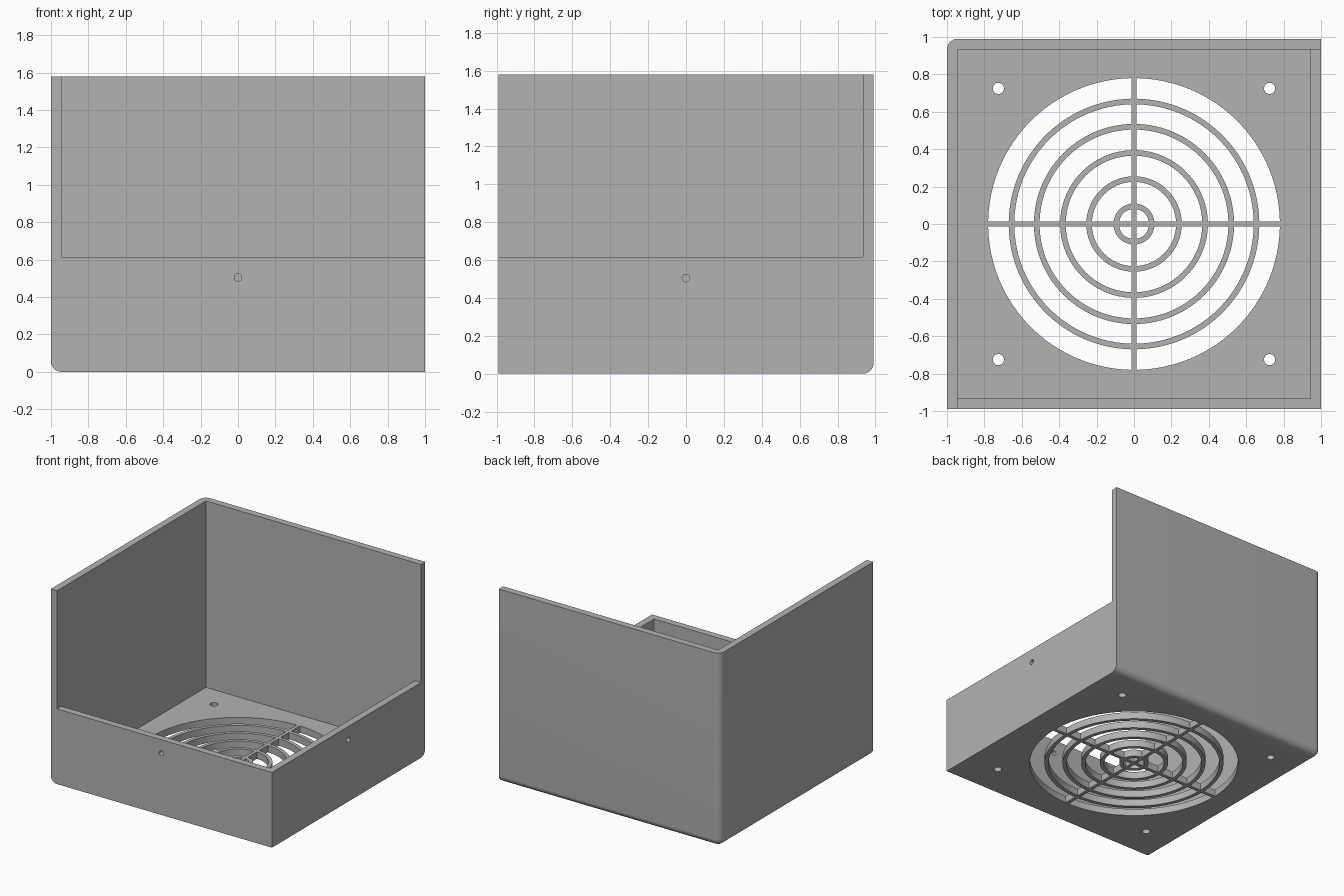
import bpy, bmesh, math
from mathutils import Matrix, Vector

if "Cube" in bpy.data.objects:
    bpy.data.objects.remove(bpy.data.objects["Cube"])

W, D, H = 1.0, 0.99, 1.58      # half width, half depth, height
T, LOW = 0.056, 0.615          # wall thickness, low wall height

grey = bpy.data.materials.new("grey plastic")
grey.diffuse_color = (0.45, 0.45, 0.45, 1)
grey.use_nodes = True
grey.node_tree.nodes["Principled BSDF"].inputs["Base Color"].default_value = grey.diffuse_color


def make_object(name, bm):
    bmesh.ops.recalc_face_normals(bm, faces=bm.faces)
    mesh = bpy.data.meshes.new(name)
    bm.to_mesh(mesh)
    bm.free()
    mesh.materials.append(grey)
    obj = bpy.data.objects.new(name, mesh)
    bpy.context.collection.objects.link(obj)
    return obj


def box(bm, lo, hi):
    lo, hi = Vector(lo), Vector(hi)
    m = Matrix.Translation((lo + hi) / 2) @ Matrix.Diagonal((*(hi - lo), 1))
    bmesh.ops.create_cube(bm, size=1, matrix=m)


def cylinder(bm, centre, radius, depth, rot=Matrix()):
    bmesh.ops.create_cone(bm, cap_ends=True, segments=32, radius1=radius, radius2=radius,
                          depth=depth, matrix=Matrix.Translation(centre) @ rot)


def slot(bm, r1, r2, half_bar, quadrant):
    # quarter ring opening that leaves room for the cross bars
    def arc(r):
        a = math.asin(half_bar / r)
        n = 24
        return [(r * math.cos(t), r * math.sin(t))
                for t in (a + (math.pi / 2 - 2 * a) * i / n for i in range(n + 1))]
    outline = arc(r2) + ([(half_bar, half_bar)] if r1 == 0 else arc(r1)[::-1])
    rot = Matrix.Rotation(quadrant * math.pi / 2, 3, 'Z')
    face = bm.faces.new([bm.verts.new(rot @ Vector((x, y, -0.1))) for x, y in outline])
    ext = bmesh.ops.extrude_face_region(bm, geom=[face])
    bmesh.ops.translate(bm, vec=(0, 0, 0.3),
                        verts=[v for v in ext["geom"] if isinstance(v, bmesh.types.BMVert)])


# Housing block with the left-back, left-bottom and back-bottom edges rounded
bm = bmesh.new()
box(bm, (-W, -D, 0), (W, D, H))


def rounded(edge):
    sides = [all(v.co.x < 0 for v in edge.verts),
             all(v.co.y > 0 for v in edge.verts),
             all(v.co.z < 0.01 for v in edge.verts)]
    return sum(sides) == 2


bmesh.ops.bevel(bm, geom=[e for e in bm.edges if rounded(e)], offset=T, segments=8,
                profile=0.5, affect='EDGES')
housing = make_object("fan_housing", bm)

# Inner cavity
cavity = bmesh.new()
box(cavity, (-W + T, -D + T, T), (W - T, D - T, H + 0.2))

# Space above the low front and right walls
opening = bmesh.new()
box(opening, (-W + T, -D - 0.2, LOW), (W + 0.2, D - T, H + 0.2))

# Grille slots
slots = bmesh.new()
for r1, r2 in ((0, 0.08), (0.11, 0.225), (0.255, 0.365), (0.395, 0.505),
               (0.535, 0.64), (0.67, 0.78)):
    for q in range(4):
        slot(slots, r1, r2, 0.014, q)

# Corner screw holes and the two wall holes
holes = bmesh.new()
for x in (-0.725, 0.725):
    for y in (-0.725, 0.725):
        cylinder(holes, (x, y, 0), 0.03, 0.4)
cylinder(holes, (0, -D, 0.505), 0.02, 0.3, Matrix.Rotation(math.pi / 2, 4, 'X'))
cylinder(holes, (W, 0, 0.505), 0.02, 0.3, Matrix.Rotation(math.pi / 2, 4, 'Y'))

bpy.context.view_layer.objects.active = housing
housing.select_set(True)
for name, cutter_bm in (("cavity_cutter", cavity), ("opening_cutter", opening),
                        ("slot_cutter", slots), ("hole_cutter", holes)):
    cutter = make_object(name, cutter_bm)
    mod = housing.modifiers.new(name, 'BOOLEAN')
    mod.operation, mod.solver, mod.object = 'DIFFERENCE', 'EXACT', cutter
    bpy.ops.object.modifier_apply(modifier=mod.name)
    bpy.data.objects.remove(cutter)

bpy.ops.object.shade_smooth_by_angle(angle=math.radians(30))
